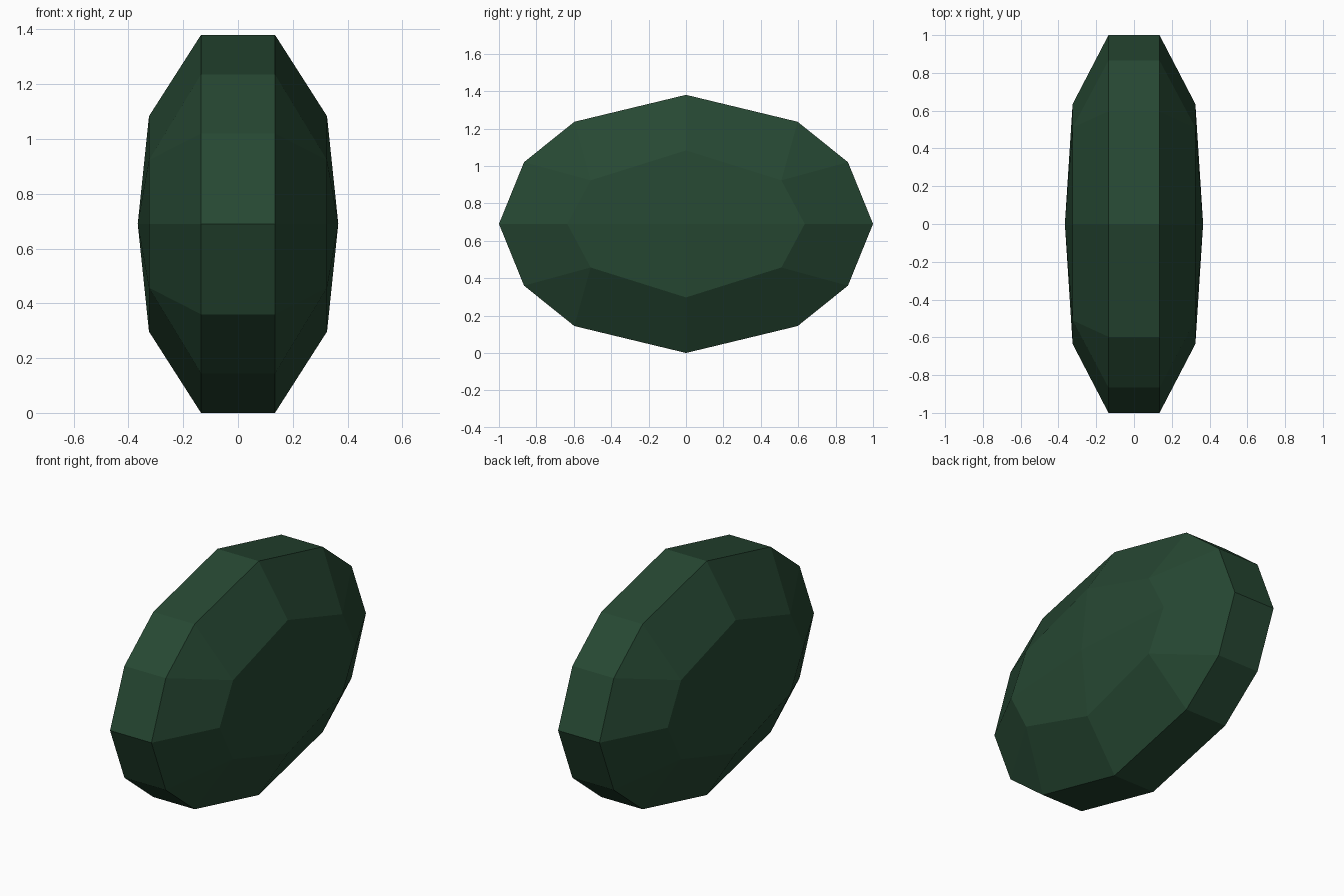
import bpy, bmesh

if "Cube" in bpy.data.objects:
    bpy.data.objects.remove(bpy.data.objects["Cube"])

# One flat colour
green = bpy.data.materials.new("dark green")
green.diffuse_color = (0.0194, 0.0640, 0.0325, 1)
green.use_nodes = True
green.node_tree.nodes["Principled BSDF"].inputs["Base Color"].default_value = green.diffuse_color

MID = 0.69                       # height of the gem's centre
RIM_X, FACET_X, APEX_X = 0.135, 0.325, 0.366

# Quarter outlines (y, height above centre), from top round to the side
RIM = [(0, 0.69), (0.597, 0.546), (0.866, 0.33), (1, 0)]
FACET = [(0, 0.393), (0.51, 0.233), (0.635, 0)]


def full_ring(quarter):
    """Mirror a quarter outline into a closed loop."""
    half = quarter + [(y, -z) for y, z in quarter[-2::-1]]
    return half + [(-y, z) for y, z in half[-2:0:-1]]


bm = bmesh.new()


def add_ring(quarter, x):
    return [bm.verts.new((x, y, MID + z)) for y, z in full_ring(quarter)]


rims = []
for s in (1, -1):
    rim = add_ring(RIM, s * RIM_X)
    inner = add_ring(FACET, s * FACET_X)
    apex = bm.verts.new((s * APEX_X, 0, MID))
    rims.append(rim)
    # Bevelled facets: each rim edge meets the matching inner edge or corner
    match = [0, 1, 1, 2, 3, 3, 4, 5, 5, 6, 7, 7]
    for i in range(12):
        j = (i + 1) % 12
        a, b = inner[match[i]], inner[match[j]]
        bm.faces.new([rim[i], rim[j], b] + ([a] if a != b else []))
    # Four shallow crown facets around the apex
    for i in range(0, 8, 2):
        bm.faces.new([apex, inner[i], inner[i + 1], inner[(i + 2) % 8]])

# Girdle band between the two rims
for i in range(12):
    j = (i + 1) % 12
    bm.faces.new([rims[0][i], rims[0][j], rims[1][j], rims[1][i]])

bmesh.ops.recalc_face_normals(bm, faces=bm.faces)
mesh = bpy.data.meshes.new("faceted_gem")
bm.to_mesh(mesh)
bm.free()
mesh.materials.append(green)
gem = bpy.data.objects.new("faceted_gem", mesh)
bpy.context.collection.objects.link(gem)
